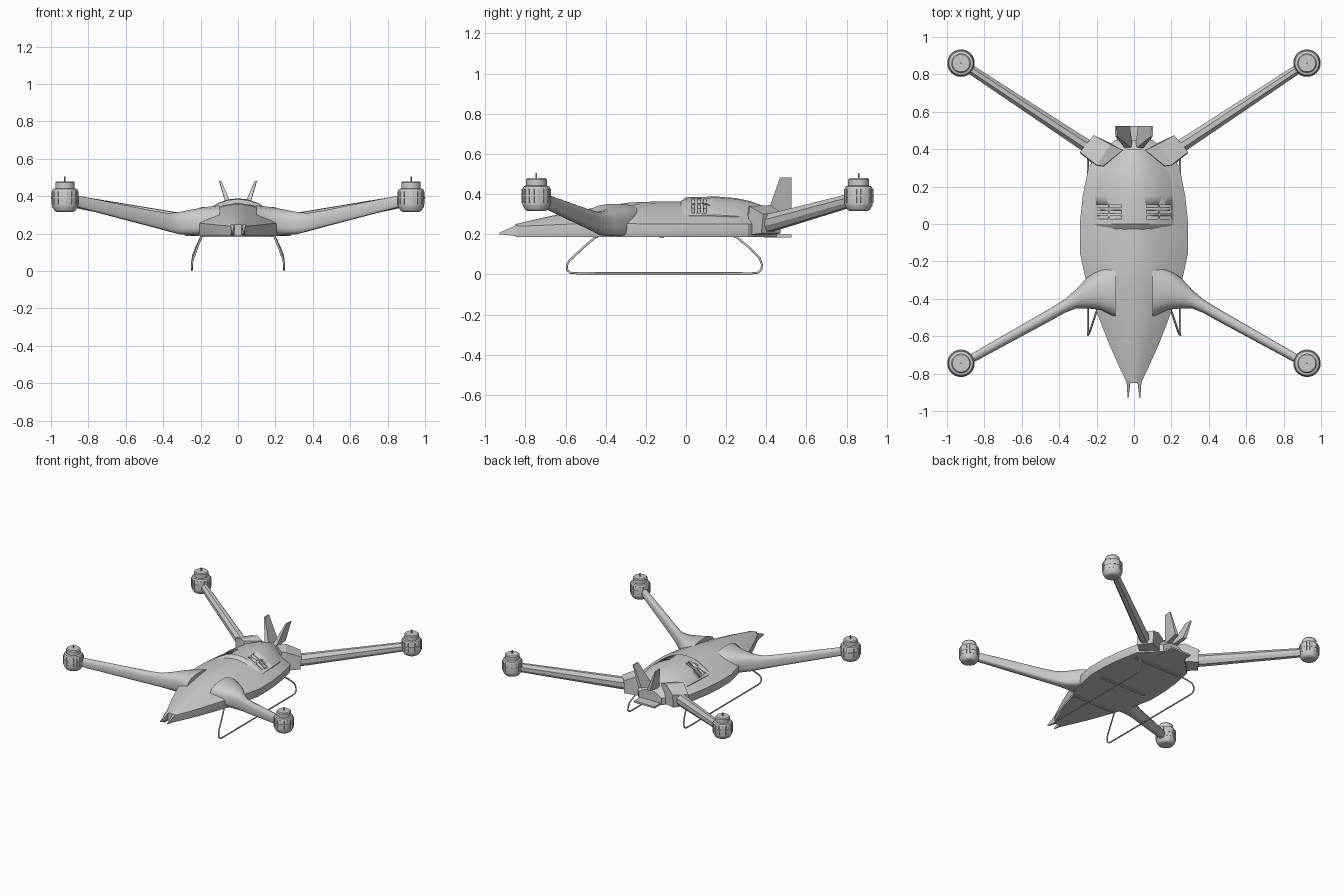
import bpy, bmesh, math
from mathutils import Vector

if "Cube" in bpy.data.objects:
    bpy.data.objects.remove(bpy.data.objects["Cube"])


def finish(name, bm, angle=30):
    bmesh.ops.recalc_face_normals(bm, faces=bm.faces)
    me = bpy.data.meshes.new(name)
    bm.to_mesh(me)
    bm.free()
    ob = bpy.data.objects.new(name, me)
    bpy.context.collection.objects.link(ob)
    bpy.ops.object.select_all(action='DESELECT')
    bpy.context.view_layer.objects.active = ob
    ob.select_set(True)
    bpy.ops.object.shade_smooth_by_angle(angle=math.radians(angle))
    return ob


def loft(name, rings, angle=30):
    bm = bmesh.new()
    vs = [[bm.verts.new(p) for p in r] for r in rings]
    n = len(rings[0])
    for a, b in zip(vs, vs[1:]):
        for i in range(n):
            j = (i + 1) % n
            bm.faces.new((a[i], a[j], b[j], b[i]))
    bm.faces.new(vs[0])
    bm.faces.new(vs[-1])
    return finish(name, bm, angle)


def add_box(bm, c, s, rot=0):
    vs = bmesh.ops.create_cube(bm, size=1)['verts']
    bmesh.ops.scale(bm, vec=s, verts=vs)
    bmesh.ops.translate(bm, vec=c, verts=vs)
    return vs


def box(name, c, s):
    bm = bmesh.new()
    add_box(bm, c, s)
    return finish(name, bm)


def shell_ring(y, w, zb, zs, zt, curve):
    """Flat bottom, upright sides, domed top."""
    half = [(0.97, zb), (1.0, zb + 0.4 * (zs - zb)), (1.0, zs)]
    half += [(f, zs + (zt - zs) * h) for f, h in curve]
    right = [(w * f, y, z) for f, z in half]
    return right + [(0, y, zt)] + [(-x, yy, z) for x, yy, z in reversed(right)]


# Hull
dome = [(0.88, 0.18), (0.75, 0.36), (0.5, 0.68), (0.25, 0.91)]
hull = [(-0.85, .038, .24, .25), (-0.75, .085, .243, .274), (-0.64, .134, .248, .298),
        (-0.54, .173, .252, .317), (-0.45, .207, .255, .333), (-0.36, .238, .255, .347),
        (-0.28, .262, .253, .358), (-0.15, .29, .25, .363), (0, .29, .25, .364),
        (0.15, .274, .25, .364), (0.31, .242, .25, .352), (0.39, .165, .25, .33),
        (0.45, .10, .24, .285)]
loft("hull", [shell_ring(y, w, .187, zs, zt, dome) for y, w, zs, zt in hull])

# Raised rear hood with vent slots
full = [(0.88, 0.22), (0.75, 0.42), (0.5, 0.75), (0.25, 0.94)]
hoods = [(-0.035, .213, .27, .357), (0, .215, .293, .384), (0.15, .208, .296, .388),
         (0.25, .195, .29, .38), (0.32, .17, .28, .365), (0.40, .09, .27, .335)]
hood = loft("rear_hood", [shell_ring(y, w, .25, zs, zt, full) for y, w, zs, zt in hoods])
bm = bmesh.new()
for s in (-1, 1):
    for x in (0.098, 0.168):
        for y in (0.035, 0.065, 0.095):
            add_box(bm, (s * x, y, 0.36), (0.06, 0.016, 0.2))
cutter = finish("vent_cutter", bm)
cutter.hide_render = True
bpy.context.view_layer.objects.active = hood
mod = hood.modifiers.new("vents", 'BOOLEAN')
mod.operation = 'DIFFERENCE'
mod.solver = 'EXACT'
mod.object = cutter
bpy.ops.object.modifier_apply(modifier=mod.name)
bpy.data.objects.remove(cutter)

# Belly: tail tongue and skid mounting bars
box("tail_tongue", (0, 0.455, 0.192), (0.18, 0.14, 0.014))
for y in (-0.45, -0.12, 0.25):
    box("belly_bar", (0, y, 0.186), (0.4 if y > -0.4 else 0.36, 0.022, 0.01))


def lathe(name, c, prof, n=32):
    rings = [[(c[0] + r * math.cos(2 * math.pi * i / n),
               c[1] + r * math.sin(2 * math.pi * i / n), z) for i in range(n)]
             for r, z in prof]
    return loft(name, rings, 25)


def motor(x, y):
    lathe("motor_housing", (x, y), [(.044, .315), (.056, .322), (.068, .342), (.07, .352),
          (.07, .425), (.064, .438), (.052, .442), (.052, .472), (.046, .479)])
    lathe("motor_band", (x, y), [(.069, .388), (.0735, .388), (.0735, .396), (.069, .396)])
    lathe("motor_shaft", (x, y), [(.004, .47), (.004, .505)], 10)
    # Frames around the cooling windows
    bm = bmesh.new()
    for i in range(8):
        a = math.pi / 4 * (i + 0.5)
        for off in (-.2, .2):
            p = Vector((x + .069 * math.cos(a + off), y + .069 * math.sin(a + off), .391))
            vs = bmesh.ops.create_cube(bm, size=1)['verts']
            bmesh.ops.scale(bm, vec=(.009, .008, .07), verts=vs)
            for v in vs:
                u = v.co.copy()
                v.co = p + Vector((u.x * math.cos(a) - u.y * math.sin(a),
                                   u.x * math.sin(a) + u.y * math.cos(a), u.z))
    finish("motor_window_frames", bm)


def arm_ring(x, y0, y1, z0, z1, s, n=16, power=0.8):
    out = []
    for i in range(n):
        a = 2 * math.pi * (i + 0.5) / n
        c, d = math.cos(a), math.sin(a)
        p = power if d > 0 else 0.5
        out.append((s * x, (y0 + y1) / 2 + (y1 - y0) / 2 * math.copysign(abs(c) ** p, c),
                    (z0 + z1) / 2 + (z1 - z0) / 2 * math.copysign(abs(d) ** p, d)))
    return out


for s in (-1, 1):
    # Front arm flaring into the hull
    front = [(.10, -.50, -.20, .19, .352), (.18, -.46, -.24, .19, .342),
             (.25, -.452, -.285, .19, .329), (.31, -.452, -.35, .195, .317),
             (.37, -.475, -.402, .21, .310), (.45, -.52, -.452, .232, .322),
             (.88, -.752, -.70, .345, .408)]
    loft("front_arm", [arm_ring(*r, s) for r in front], 35)
    # Rear socket: tapered block on the hull corner
    inner = [(.16, .30, .192), (.055, .395, .192), (.06, .395, .33), (.165, .31, .335)]
    mid = [(.20, .31, .195), (.12, .43, .195), (.125, .425, .345), (.20, .315, .34)]
    outer = [(.285, .375, .205), (.215, .47, .205), (.215, .475, .305), (.29, .385, .30)]
    loft("rear_socket", [[(s * x, y, z) for x, y, z in r] for r in (inner, mid, outer)], 20)
    # Rear arm: faceted beam
    d = Vector((.83, .556, 0)).normalized()
    side = Vector((-d.y, d.x, 0))
    shape = [(-1, -.4), (-.55, -1), (.55, -1), (1, -.4), (1, .35), (.4, 1), (-.4, 1), (-1, .35)]
    rings = []
    for p, hw, hz in ((Vector((.20, .385, .25)), .038, .045),
                      (Vector((.30, .448, .265)), .034, .043),
                      (Vector((.89, .838, .374)), .025, .032)):
        rings.append([(s * q.x, q.y, q.z) for q in
                      (p + side * (u * hw) + Vector((0, 0, v * hz)) for u, v in shape)])
    loft("rear_arm", rings, 20)
    motor(s * .925, -.745)
    motor(s * .925, .86)
    # Tail fin leaning outward
    base = [(.005, .40, .29), (.045, .40, .29), (.052, .525, .315), (.022, .525, .315)]
    tip = [(.090, .468, .482), (.100, .468, .482), (.102, .525, .482), (.094, .525, .482)]
    loft("tail_fin", [[(s * x, y, z) for x, y, z in r] for r in (base, tip)], 20)
    # Nose prong
    root = [(.018, -.84, .19), (.040, -.84, .19), (.040, -.84, .247), (.018, -.84, .247)]
    end = [(.029, -.93, .20), (.034, -.93, .20), (.034, -.93, .207), (.029, -.93, .207)]
    loft("nose_prong", [[(s * x, y, z) for x, y, z in r] for r in (root, end)], 20)
    # Landing skid
    path = [(.19, -.44, .195), (.215, -.51, .135), (.238, -.58, .07), (.245, -.593, .045),
            (.247, -.592, .022), (.247, -.575, .008), (.247, -.54, .0055), (.247, .33, .0055),
            (.247, .36, .009), (.247, .376, .025), (.245, .378, .05), (.24, .365, .085),
            (.222, .32, .13), (.19, .24, .195)]
    cu = bpy.data.curves.new("landing_skid", 'CURVE')
    cu.dimensions = '3D'
    cu.bevel_depth = .0055
    cu.bevel_resolution = 2
    cu.use_fill_caps = True
    sp = cu.splines.new('POLY')
    sp.points.add(len(path) - 1)
    for pt, (x, y, z) in zip(sp.points, path):
        pt.co = (s * x, y, z, 1)
    bpy.context.collection.objects.link(bpy.data.objects.new("landing_skid", cu))
